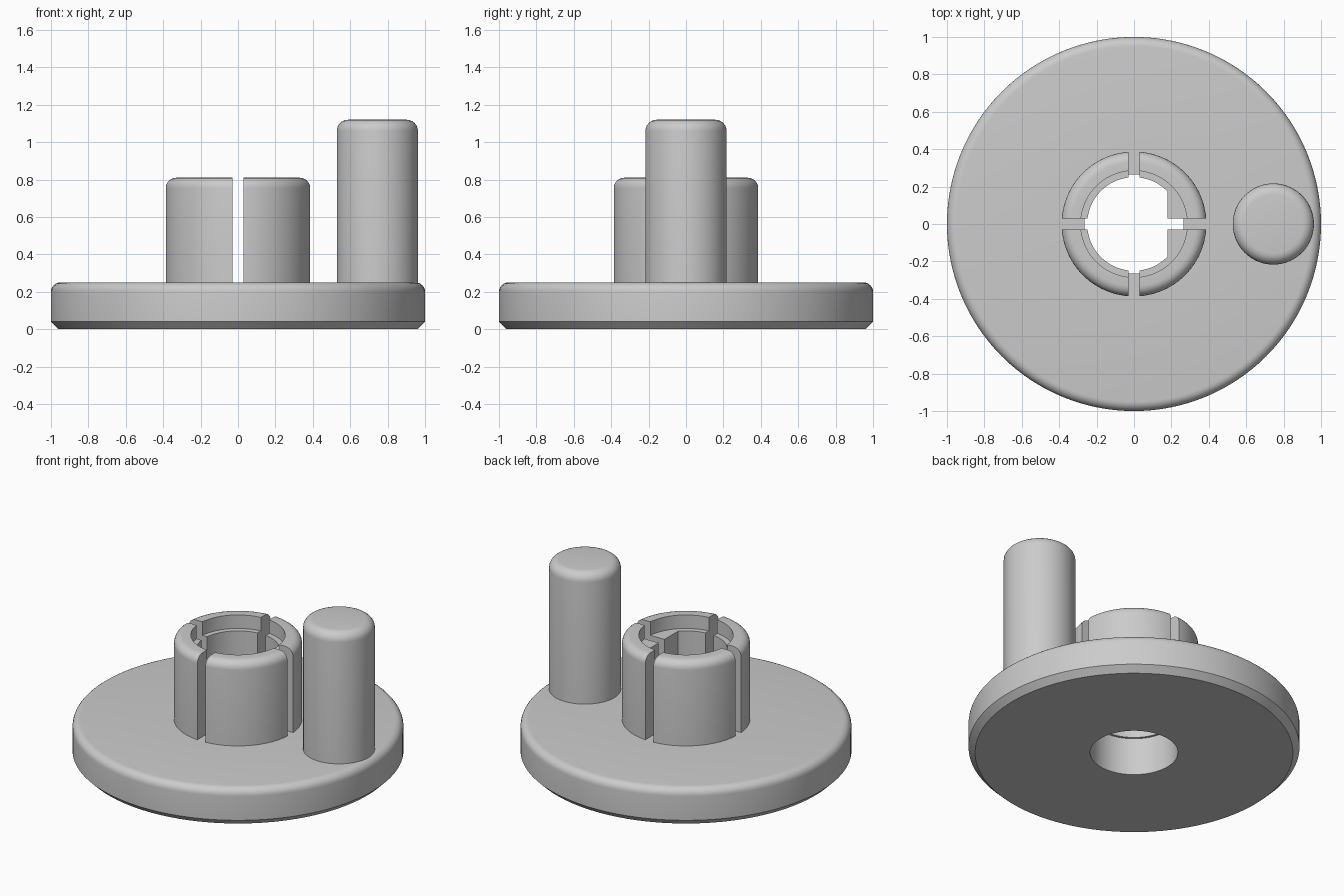
import bpy, bmesh, math

if "Cube" in bpy.data.objects:
    bpy.data.objects.remove(bpy.data.objects["Cube"])

grey = bpy.data.materials.new("plain grey")
grey.diffuse_color = (0.6, 0.6, 0.6, 1)
grey.use_nodes = True
grey.node_tree.nodes["Principled BSDF"].inputs["Base Color"].default_value = grey.diffuse_color


def finish(name, bm):
    bmesh.ops.remove_doubles(bm, verts=bm.verts, dist=1e-5)
    bmesh.ops.recalc_face_normals(bm, faces=bm.faces)
    me = bpy.data.meshes.new(name)
    bm.to_mesh(me)
    bm.free()
    me.materials.append(grey)
    ob = bpy.data.objects.new(name, me)
    bpy.context.collection.objects.link(ob)
    return ob


def smooth(ob):
    bpy.ops.object.select_all(action='DESELECT')
    ob.select_set(True)
    bpy.context.view_layer.objects.active = ob
    bpy.ops.object.shade_smooth_by_angle(angle=math.radians(30))


def fillet(r, z, f, n=6):
    """Rounded outer top edge of radius f, from the side up to the top."""
    return [(r - f + f * math.cos(i / n * math.pi / 2),
             z - f + f * math.sin(i / n * math.pi / 2)) for i in range(n + 1)]


def lathe(name, profile, closed, x=0.0, steps=96):
    bm = bmesh.new()
    verts = [bm.verts.new((r, 0, z)) for r, z in profile]
    pairs = list(zip(verts, verts[1:]))
    if closed:
        pairs.append((verts[-1], verts[0]))
    edges = [bm.edges.new(p) for p in pairs]
    bmesh.ops.spin(bm, geom=verts + edges, cent=(0, 0, 0), axis=(0, 0, 1),
                   angle=math.tau, steps=steps, use_merge=True)
    bmesh.ops.translate(bm, verts=bm.verts, vec=(x, 0, 0))
    return finish(name, bm)


# Round base plate with chamfered bottom, filleted top and centre hole
BASE = 0.25
base = lathe("base_plate", [(0.265, 0), (0.96, 0), (1, 0.04)]
             + fillet(1, BASE, 0.05) + [(0.265, BASE)], True, steps=128)
smooth(base)

# Crank post near the rim
post = lathe("crank_post", [(0, 0.15), (0.217, 0.15)]
             + fillet(0.217, 1.12, 0.06) + [(0, 1.12)], False, x=0.745, steps=64)
smooth(post)

# Hub collar with a stepped bore
hub = lathe("hub_collar", [(0.25, BASE), (0.387, BASE)] + fillet(0.387, 0.81, 0.055)
            + [(0.285, 0.81), (0.285, 0.72), (0.25, 0.72)], True)

# Crossed slots split the collar into four jaws
for size in ((1.0, 0.06, 1.2), (0.06, 1.0, 1.2)):
    bm = bmesh.new()
    bmesh.ops.create_cube(bm, size=1)
    bmesh.ops.scale(bm, verts=bm.verts, vec=size)
    bmesh.ops.translate(bm, verts=bm.verts, vec=(0, 0, 0.7))
    cutter = finish("slot_cutter", bm)
    cutter.hide_render = True
    mod = hub.modifiers.new("slot", 'BOOLEAN')
    mod.operation = 'DIFFERENCE'
    mod.solver = 'EXACT'
    mod.object = cutter
    bpy.ops.object.select_all(action='DESELECT')
    hub.select_set(True)
    bpy.context.view_layer.objects.active = hub
    bpy.ops.object.modifier_apply(modifier=mod.name)
    bpy.data.objects.remove(cutter)
smooth(hub)

# Flat on the bore: a slotted circle segment on the +x side
FLAT, R = 0.18, 0.252
a0, a1 = math.asin(0.03 / R), math.acos(FLAT / R)
for side, label in ((1, "back"), (-1, "front")):
    bm = bmesh.new()
    arc = [a0 + (a1 - a0) * i / 12 for i in range(13)]
    outline = [(FLAT, 0.03)] + [(R * math.cos(a), R * math.sin(a)) for a in arc]
    face = bm.faces.new([bm.verts.new((x, side * y, BASE)) for x, y in outline])
    top = bmesh.ops.extrude_face_region(bm, geom=[face])["geom"]
    bmesh.ops.translate(bm, verts=[v for v in top if isinstance(v, bmesh.types.BMVert)],
                        vec=(0, 0, 0.72 - BASE))
    smooth(finish("bore_flat_" + label, bm))
